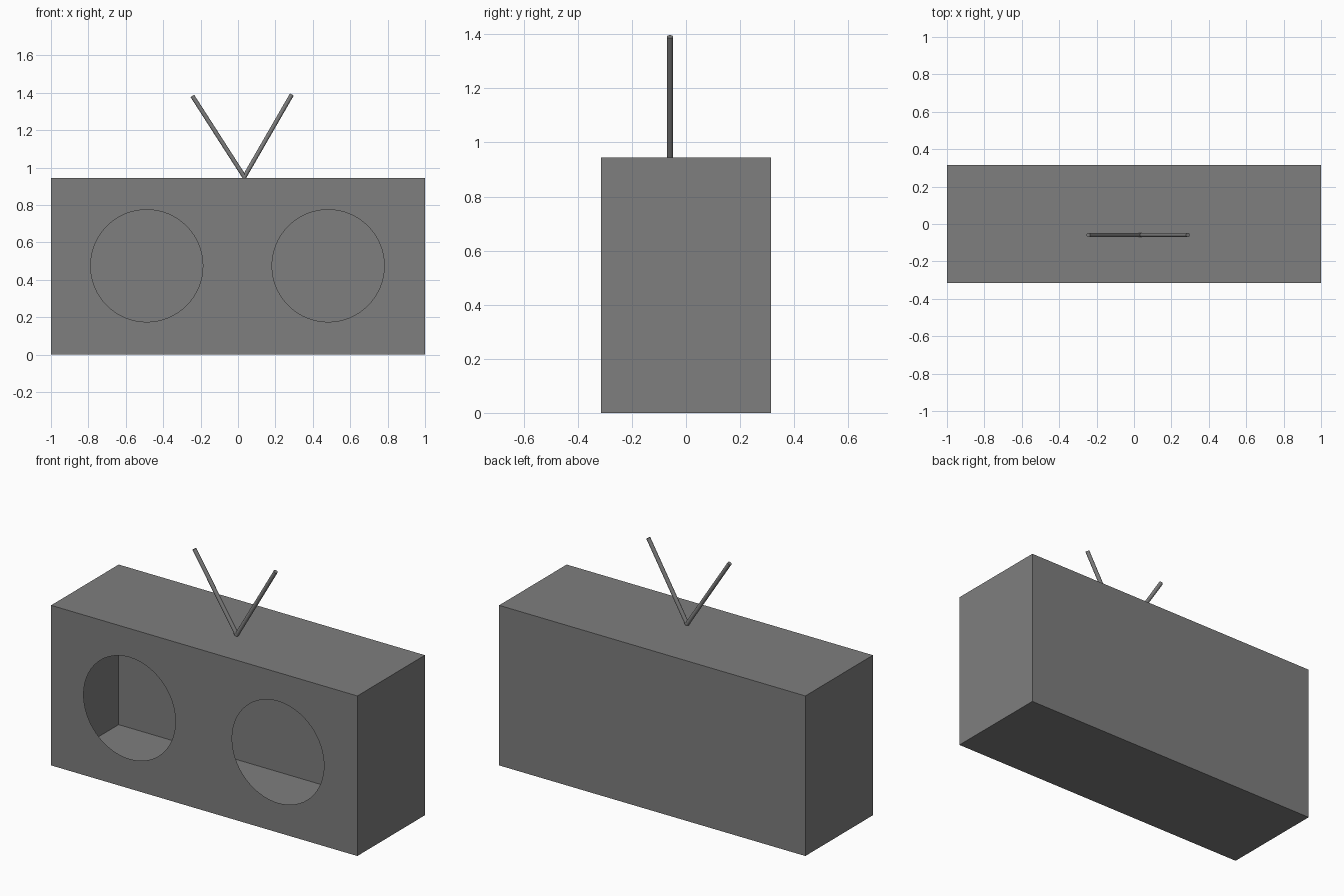
import bpy, bmesh, math
from mathutils import Vector

if "Cube" in bpy.data.objects:
    bpy.data.objects.remove(bpy.data.objects["Cube"])

W, D, H = 1.0, 0.315, 0.945          # half width, half depth, height
HOLES = [(-0.488, 0.475), (0.482, 0.475)]
HOLE_R = 0.30

grey = bpy.data.materials.new("grey")
grey.diffuse_color = (0.21, 0.21, 0.21, 1)
grey.use_nodes = True
grey.node_tree.nodes["Principled BSDF"].inputs["Base Color"].default_value = grey.diffuse_color


def add_object(name, bm):
    mesh = bpy.data.meshes.new(name)
    bm.to_mesh(mesh)
    bm.free()
    mesh.materials.append(grey)
    obj = bpy.data.objects.new(name, mesh)
    bpy.context.collection.objects.link(obj)
    return obj


def edge_loop(bm, points):
    vs = [bm.verts.new(p) for p in points]
    return [bm.edges.new((vs[i], vs[i - 1])) for i in range(len(vs))]


# Cabinet: hollow thin-walled box, front panel pierced by two round openings
bm = bmesh.new()
bmesh.ops.create_cube(bm, size=1)
for v in bm.verts:
    v.co = (v.co.x * 2 * W, v.co.y * 2 * D, (v.co.z + 0.5) * H)
bm.normal_update()
front = next(f for f in bm.faces if f.normal.y < -0.9)
rim = list(front.edges)
bmesh.ops.delete(bm, geom=[front], context='FACES_ONLY')
for cx, cz in HOLES:
    rim += edge_loop(bm, [(cx + HOLE_R * math.cos(a), -D, cz + HOLE_R * math.sin(a))
                          for a in (i * math.tau / 64 for i in range(64))])
bmesh.ops.triangle_fill(bm, edges=rim, use_beauty=True, normal=(0, -1, 0))
bm.normal_update()
for f in bm.faces:                    # front panel faces outward
    if abs(f.normal.y) > 0.9 and f.calc_center_median().y < 0 and f.normal.y > 0:
        f.normal_flip()
add_object("cabinet", bm)


# Antennas: two thin rods spreading from one point on the top
def antenna(name, base, tip, radius=0.0115):
    base, tip = Vector(base), Vector(tip)
    axis = tip - base
    bm = bmesh.new()
    bmesh.ops.create_cone(bm, cap_ends=True, segments=24, radius1=radius,
                          radius2=radius, depth=axis.length)
    turn = Vector((0, 0, 1)).rotation_difference(axis).to_matrix().to_4x4()
    bm.transform(turn)
    bmesh.ops.translate(bm, verts=bm.verts, vec=(base + tip) / 2)
    obj = add_object(name, bm)
    bpy.context.view_layer.objects.active = obj
    obj.select_set(True)
    bpy.ops.object.shade_smooth_by_angle(angle=math.radians(40))
    obj.select_set(False)


antenna("left_antenna", (0.036, -0.059, 0.947), (-0.244, -0.059, 1.383))
antenna("right_antenna", (0.032, -0.059, 0.947), (0.288, -0.059, 1.391))
